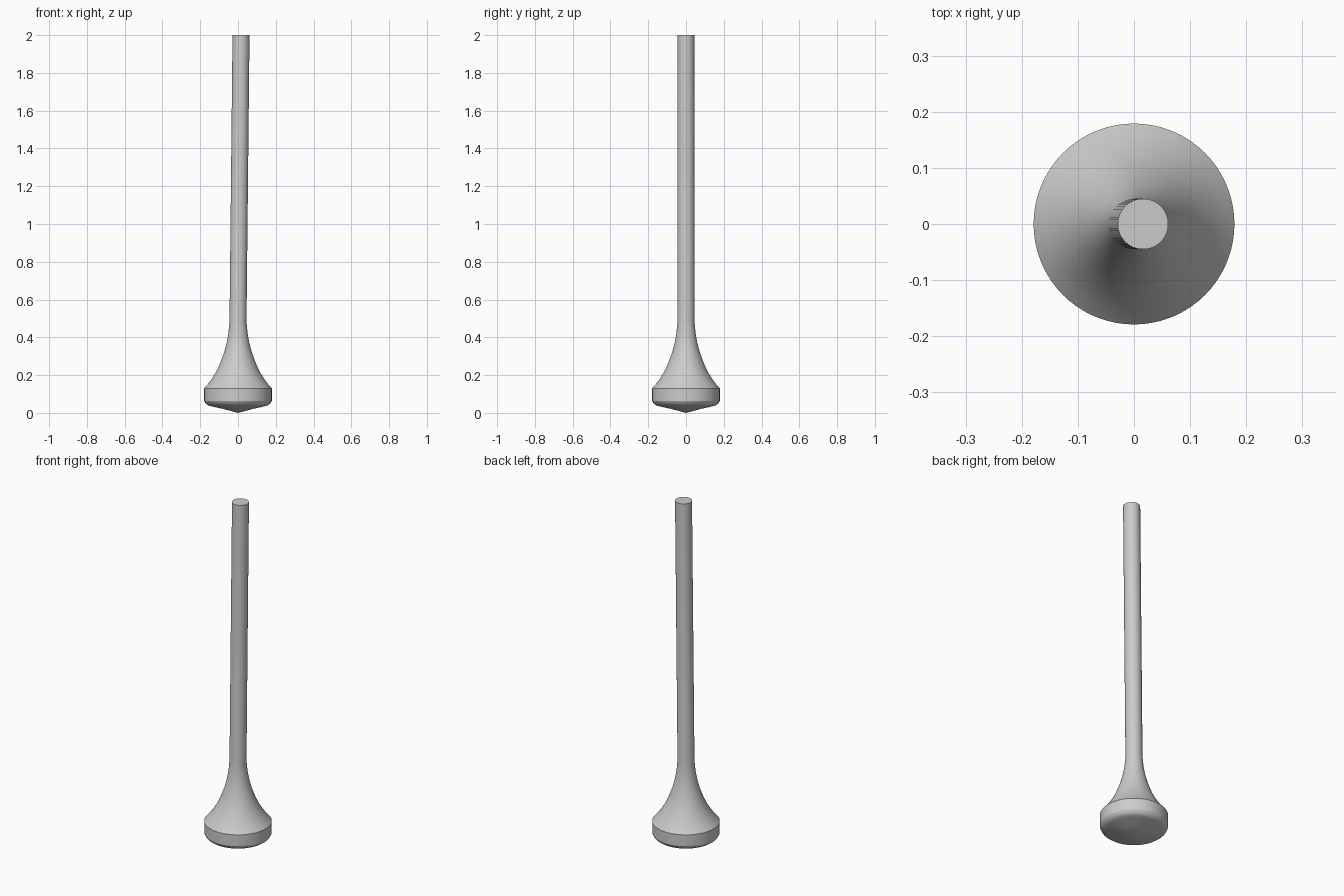
import bpy, bmesh, math

SIDES = 72
STEM_R = 0.045
LEAN = 0.016      # sideways offset of the stem tip
NECK_Z = 0.48

cube = bpy.data.objects.get("Cube")
if cube:
    bpy.data.objects.remove(cube, do_unlink=True)

# Single metal colour
metal = bpy.data.materials.new("grey_metal")
metal.use_nodes = True
colour = (0.6, 0.6, 0.6, 1)
metal.diffuse_color = colour
metal.node_tree.nodes["Principled BSDF"].inputs["Base Color"].default_value = colour

# Profile (radius, height) from the shallow cone underneath to the stem tip
profile = [(0.075, 0.02), (0.145, 0.036), (0.16, 0.041), (0.172, 0.05),
           (0.179, 0.064), (0.179, 0.13), (0.157, 0.155), (0.139, 0.18),
           (0.12, 0.21), (0.102, 0.245), (0.086, 0.285), (0.072, 0.325),
           (0.06, 0.37), (0.051, 0.42), (STEM_R, NECK_Z), (STEM_R, 2)]
BAND = 4          # index of the profile step that forms the rim band

bm = bmesh.new()


def ring(radius, z):
    shift = LEAN * max(0, z - NECK_Z) / (2 - NECK_Z)
    angles = [2 * math.pi * i / SIDES for i in range(SIDES)]
    return [bm.verts.new((shift + radius * math.cos(a), radius * math.sin(a), z))
            for a in angles]


rings = [ring(r, z) for r, z in profile]
for step, (low, high) in enumerate(zip(rings, rings[1:])):
    for i in range(SIDES):
        j = (i + 1) % SIDES
        face = bm.faces.new((low[i], low[j], high[j], high[i]))
        face.smooth = step != BAND

# Conical underside and flat stem tip
apex = bm.verts.new((0, 0, 0))
for i in range(SIDES):
    bm.faces.new((apex, rings[0][(i + 1) % SIDES], rings[0][i])).smooth = True
bm.faces.new(rings[-1])

# Crisp edges around the rim band and the tip
for edge in bm.edges:
    if len(edge.link_faces) == 2 and edge.calc_face_angle() > math.radians(35):
        edge.smooth = False

mesh = bpy.data.meshes.new("valve")
bm.to_mesh(mesh)
bm.free()
mesh.materials.append(metal)
valve = bpy.data.objects.new("valve", mesh)
bpy.context.collection.objects.link(valve)
